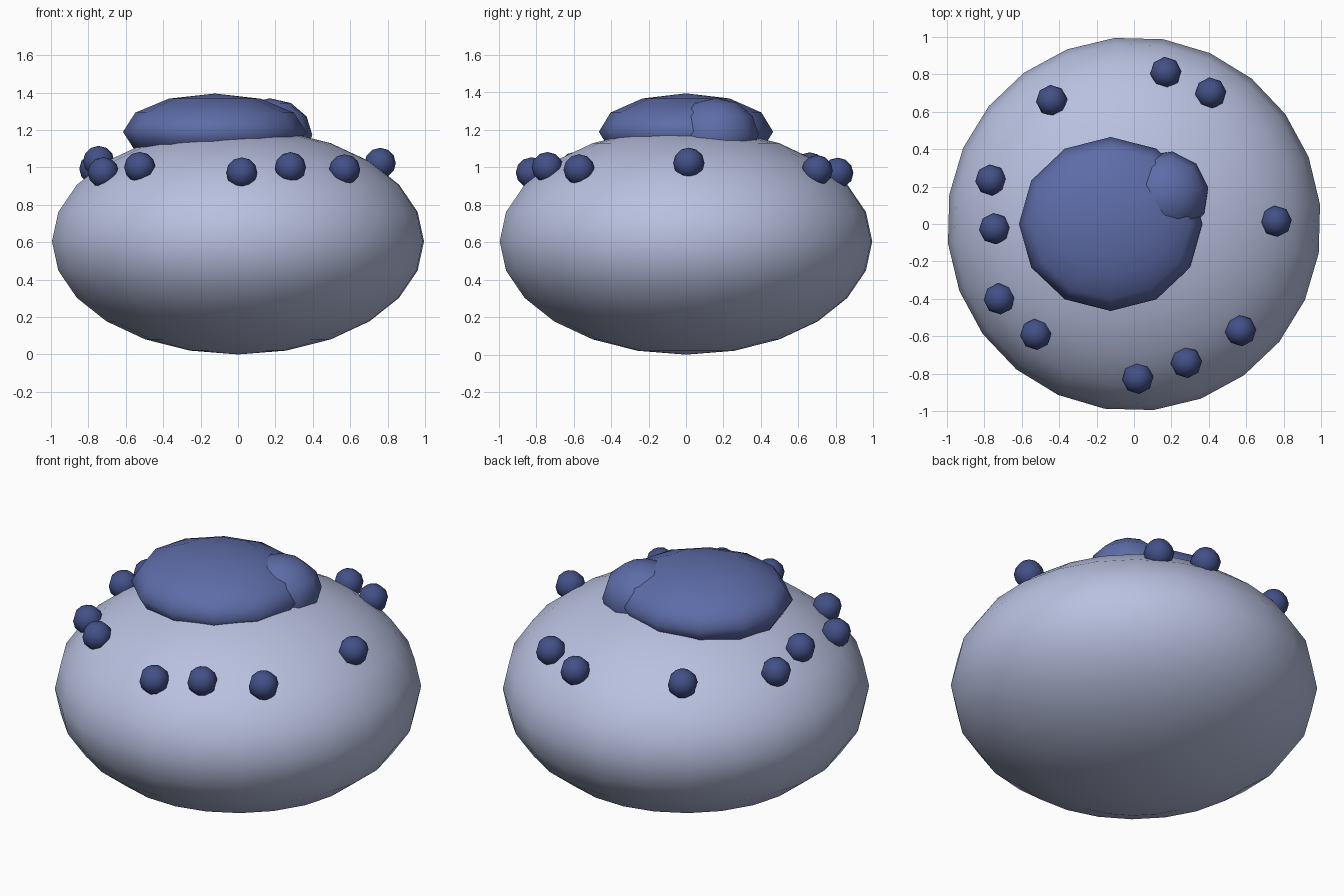
import bpy
from math import radians, sqrt

if "Cube" in bpy.data.objects:
    bpy.data.objects.remove(bpy.data.objects["Cube"])


def material(name, color):
    m = bpy.data.materials.new(name)
    m.diffuse_color = (*color, 1)
    m.use_nodes = True
    m.node_tree.nodes["Principled BSDF"].inputs["Base Color"].default_value = m.diffuse_color
    return m


def ellipsoid(name, loc, radii, segments, rings, turn, mat):
    bpy.ops.mesh.primitive_uv_sphere_add(segments=segments, ring_count=rings, radius=1,
                                         location=loc, rotation=(0, 0, radians(turn)))
    ob = bpy.context.object
    ob.name = name
    ob.scale = radii
    bpy.ops.object.shade_smooth()
    ob.data.materials.append(mat)
    return ob


shell = material("pale_shell", (0.48, 0.53, 0.74))
cap = material("blue_cap", (0.11, 0.15, 0.39))
dark = material("dark_blue", (0.055, 0.08, 0.24))

# Main squashed body
HALF = 0.605
ellipsoid("body", (0, 0, HALF), (1, 1, HALF), 24, 12, 6, shell)

# Off-centre cap with a smaller lobe merging into it
ellipsoid("cap", (-0.125, 0, 1.19), (0.49, 0.465, 0.205), 12, 6, 0, cap)
ellipsoid("cap_lobe", (0.17, 0.16, 1.175), (0.23, 0.23, 0.195), 10, 6, -9, cap)

# Beads scattered round the shoulder, sitting just above the body surface
beads = [(0.17, 0.81), (0.41, 0.70), (-0.44, 0.66), (-0.765, 0.235),
         (-0.745, -0.025), (-0.72, -0.40), (-0.525, -0.59), (0.02, -0.825),
         (0.28, -0.74), (0.57, -0.57), (0.76, 0.015)]
for i, (x, y) in enumerate(beads):
    z = HALF + HALF * sqrt(1 - x * x - y * y) + 0.025
    ellipsoid(f"bead_{i + 1}", (x, y, z), (0.084, 0.084, 0.082), 8, 6, 5, dark)
